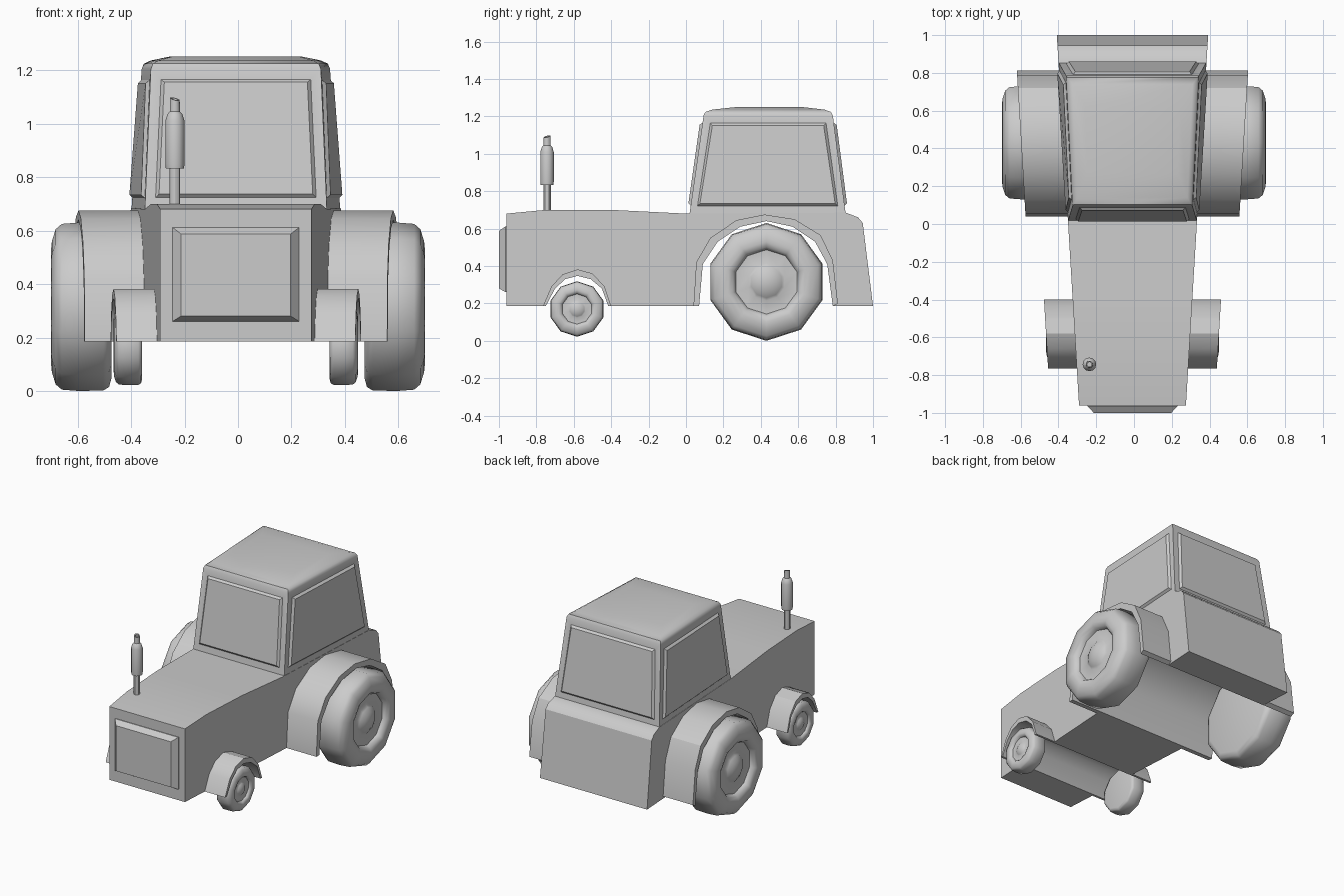
import bpy, bmesh, math
from mathutils import Vector

cube = bpy.data.objects.get("Cube")
if cube:
    bpy.data.objects.remove(cube, do_unlink=True)

CENTRE = -0.008  # the bodywork sits slightly off the wheel axis

grey = bpy.data.materials.new("light_grey")
grey.use_nodes = True
GREY = (0.6, 0.6, 0.6, 1)
grey.diffuse_color = GREY
grey.node_tree.nodes["Principled BSDF"].inputs["Base Color"].default_value = GREY


def finish(name, bm, angle=30):
    bmesh.ops.recalc_face_normals(bm, faces=bm.faces[:])
    mesh = bpy.data.meshes.new(name)
    bm.to_mesh(mesh)
    bm.free()
    mesh.materials.append(grey)
    obj = bpy.data.objects.new(name, mesh)
    bpy.context.collection.objects.link(obj)
    bpy.ops.object.select_all(action='DESELECT')
    bpy.context.view_layer.objects.active = obj
    obj.select_set(True)
    bpy.ops.object.shade_smooth_by_angle(angle=math.radians(angle))
    return obj


def half_width(y):
    """The bodywork widens evenly from nose to tail."""
    return 0.283 + (y + 0.96) * 0.06


def loft(bm, rings, caps=True):
    """Join closed rings of points; return the faces between them."""
    loops = [[bm.verts.new(p) for p in ring] for ring in rings]
    faces = []
    for a, b in zip(loops, loops[1:]):
        for i in range(len(a)):
            j = (i + 1) % len(a)
            faces.append(bm.faces.new((a[i], a[j], b[j], b[i])))
    if caps:
        bm.faces.new(loops[0])
        bm.faces.new(loops[-1])
    return faces


def slab(name, profile, inner, outer):
    """Extrude a side profile across x between two width functions."""
    bm = bmesh.new()
    loft(bm, [[(CENTRE + f(y), y, z) for y, z in profile] for f in (inner, outer)])
    return finish(name, bm)


def lathe(bm, profile, segments, place):
    """Spin (along, radius) points; place maps along, u, v to a position."""
    rings = []
    for along, r in profile:
        turn = [2 * math.pi * i / segments for i in range(segments)]
        rings.append([place(along, r * math.cos(t), r * math.sin(t)) for t in turn])
    loft(bm, rings, caps=False)
    bmesh.ops.remove_doubles(bm, verts=bm.verts[:], dist=0.0001)


# Wheel arches, front to back, as (y, z)
front_inner = [(-.75, .185), (-.7, .28), (-.645, .33), (-.58, .347),
               (-.51, .33), (-.45, .28), (-.415, .185)]
front_outer = [(-.765, .185), (-.72, .29), (-.66, .355), (-.58, .382),
               (-.5, .36), (-.435, .29), (-.4, .185)]
rear_inner = [(.07, .185), (.09, .41), (.17, .53), (.29, .61), (.43, .64),
              (.57, .61), (.69, .53), (.755, .41), (.785, .185)]
rear_outer = [(.04, .185), (.055, .42), (.13, .55), (.27, .645), (.42, .675),
              (.58, .65), (.72, .565), (.785, .43), (.812, .2)]

# Hood and rear body in one piece, with the arches cut right through
body = [(-.96, .185)] + front_inner + rear_inner + [
    (1, .185), (.945, .63), (.92, .66), (.855, .685),
    (0, .68), (-.4, .7), (-.75, .7), (-.96, .68)]
slab("body", body, lambda y: -half_width(y), half_width)

# Fenders
for label, outer, inner, reach in (("front", front_outer, front_inner, .152),
                                   ("rear", rear_outer, rear_inner, .223)):
    for side, s in (("left", 1), ("right", -1)):
        slab(f"{side}_{label}_fender", outer + inner[::-1],
             lambda y: s * (half_width(y) - .004),
             lambda y: s * (half_width(y) + reach))


# Cab: tapered walls, rounded roof edge and slight crown
def cab_ring(front, back, hw_front, hw_back, z):
    return [(CENTRE - hw_front, front, z), (CENTRE + hw_front, front, z),
            (CENTRE + hw_back, back, z), (CENTRE - hw_back, back, z)]


bm = bmesh.new()
walls = loft(bm, [
    cab_ring(.015, .857, .341, .392, .65),
    cab_ring(.02, .853, .34, .39, .685),
    cab_ring(.094, .785, .318, .352, 1.205),
    cab_ring(.104, .775, .31, .344, 1.224),
    cab_ring(.14, .74, .29, .318, 1.236),
    cab_ring(.27, .62, .24, .25, 1.25)])[4:8]
# Raised window panels on all four walls
bmesh.ops.recalc_face_normals(bm, faces=bm.faces[:])
bmesh.ops.inset_individual(bm, faces=walls, thickness=.055)
bmesh.ops.inset_individual(bm, faces=walls, thickness=.018, depth=.014)
finish("cab", bm, 40)

# Grille block on the nose
bm = bmesh.new()
loft(bm, [[(CENTRE + sx * w, y, z) for sx, z in ((-1, lo), (1, lo), (1, hi), (-1, hi))]
          for w, y, lo, hi in ((.237, -.955, .26, .612), (.237, -.965, .26, .612),
                               (.205, -1, .28, .587))])
finish("grille", bm)

# Wheels: tyre, recessed hub and domed cap, as (distance outward, radius)
wheel = [(0, 0), (0, .27), (.008, .3), (.03, .313), (.12, .315), (.185, .31),
         (.208, .29), (.222, .245), (.225, .215), (.215, .187), (.195, .175),
         (.188, .172), (.184, .1), (.195, .085), (.212, .055), (.22, 0)]
for label, size, x, offset, y, z in (("rear", 1, .474, 0, .43, .315),
                                     ("front", .47, .351, CENTRE, -.583, .17)):
    for side, s in (("left", 1), ("right", -1)):
        bm = bmesh.new()
        lathe(bm, wheel, 10, lambda a, u, v: (
            offset + s * (x + a * size), y + v * size, z + u * size))
        finish(f"{side}_{label}_wheel", bm, 50)

# Exhaust: pipe, muffler and hollow slanted tip
stack = [(.68, 0), (.68, .02), (.832, .02), (.832, .034), (.85, .036), (1.01, .036),
         (1.035, .028), (1.045, .019), (1.092, .018), (1.092, .012), (1.06, .012), (1.06, 0)]
bm = bmesh.new()
lathe(bm, stack, 12, lambda a, u, v: Vector((
    CENTRE - .228 + u, -.743 + v, a + (.25 * (v - u) if a > 1.08 else 0))))
finish("exhaust", bm)
